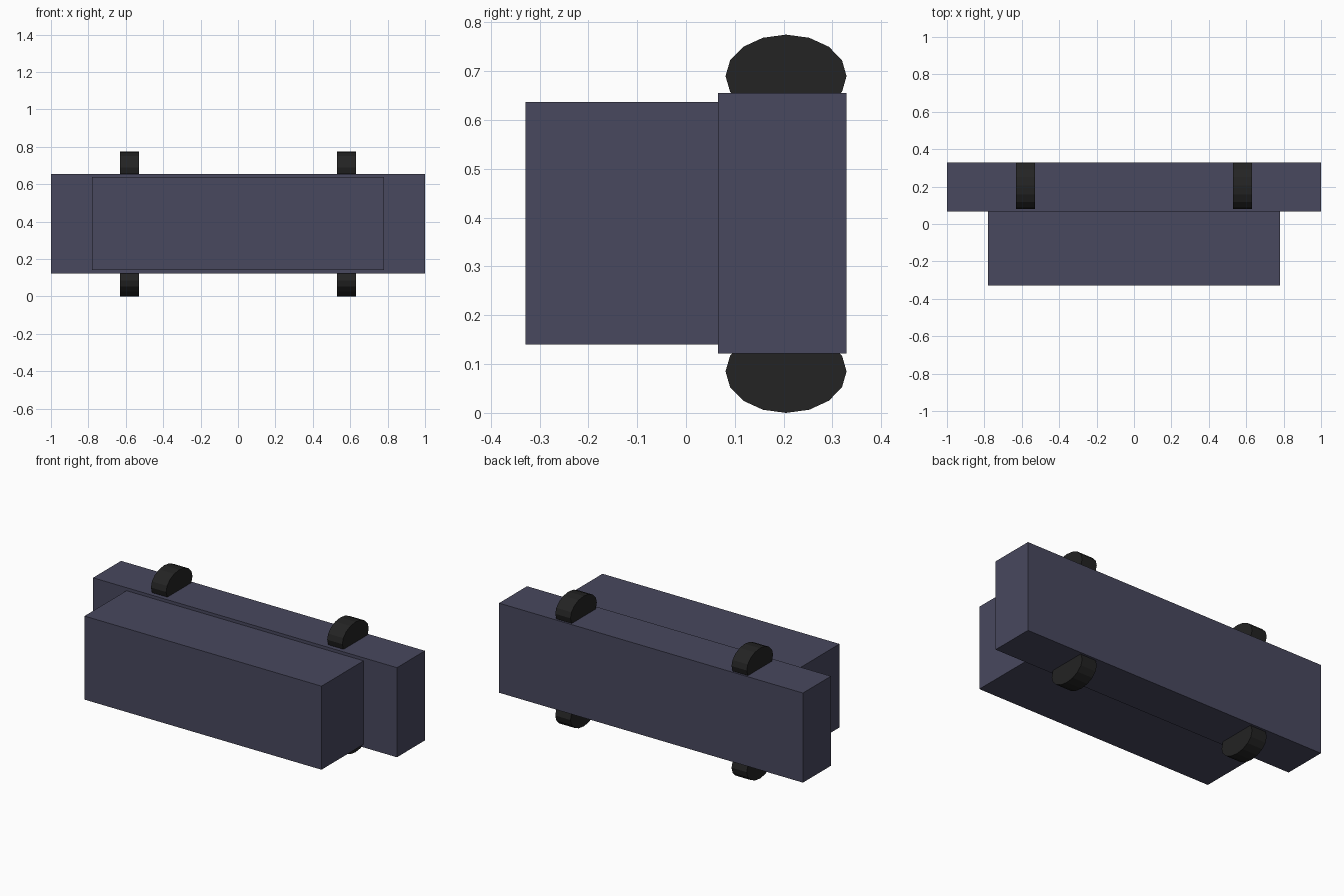
import bpy
import math

if "Cube" in bpy.data.objects:
    bpy.data.objects.remove(bpy.data.objects["Cube"])


def material(name, rgb):
    m = bpy.data.materials.new(name)
    m.diffuse_color = (*rgb, 1.0)
    m.use_nodes = True
    m.node_tree.nodes["Principled BSDF"].inputs["Base Color"].default_value = m.diffuse_color
    return m


slate = material("slate_blue", (0.065, 0.065, 0.112))
black = material("wheel_black", (0.017, 0.017, 0.017))


def box(name, lo, hi, mat):
    centre = [(a + b) / 2 for a, b in zip(lo, hi)]
    bpy.ops.mesh.primitive_cube_add(size=1, location=centre)
    ob = bpy.context.object
    ob.name = name
    ob.scale = [b - a for a, b in zip(lo, hi)]
    bpy.ops.object.transform_apply(location=False, rotation=False, scale=True)
    ob.data.materials.append(mat)


def wheel(name, x, z):
    # 16-sided disc with its axle along x, flattened in z
    bpy.ops.mesh.primitive_cylinder_add(vertices=16, radius=1, depth=1,
                                        rotation=(0, math.pi / 2, 0))
    ob = bpy.context.object
    ob.name = name
    bpy.ops.object.transform_apply(location=False, rotation=True, scale=False)
    ob.scale = (0.1, 0.124, 0.085)
    bpy.ops.object.transform_apply(location=False, rotation=False, scale=True)
    ob.location = (x, 0.205, z)
    ob.data.materials.append(black)


# Long rear slab and the shorter block in front of it
box("rear_body", (-1, 0.066, 0.122), (1, 0.329, 0.655), slate)
box("front_block", (-0.78, -0.329, 0.14), (0.78, 0.066, 0.637), slate)

# Wheels half sunk into the top and bottom of the slab
for side, x in (("left", -0.58), ("right", 0.58)):
    for level, z in (("lower", 0.085), ("upper", 0.69)):
        wheel(f"{level}_{side}_wheel", x, z)
